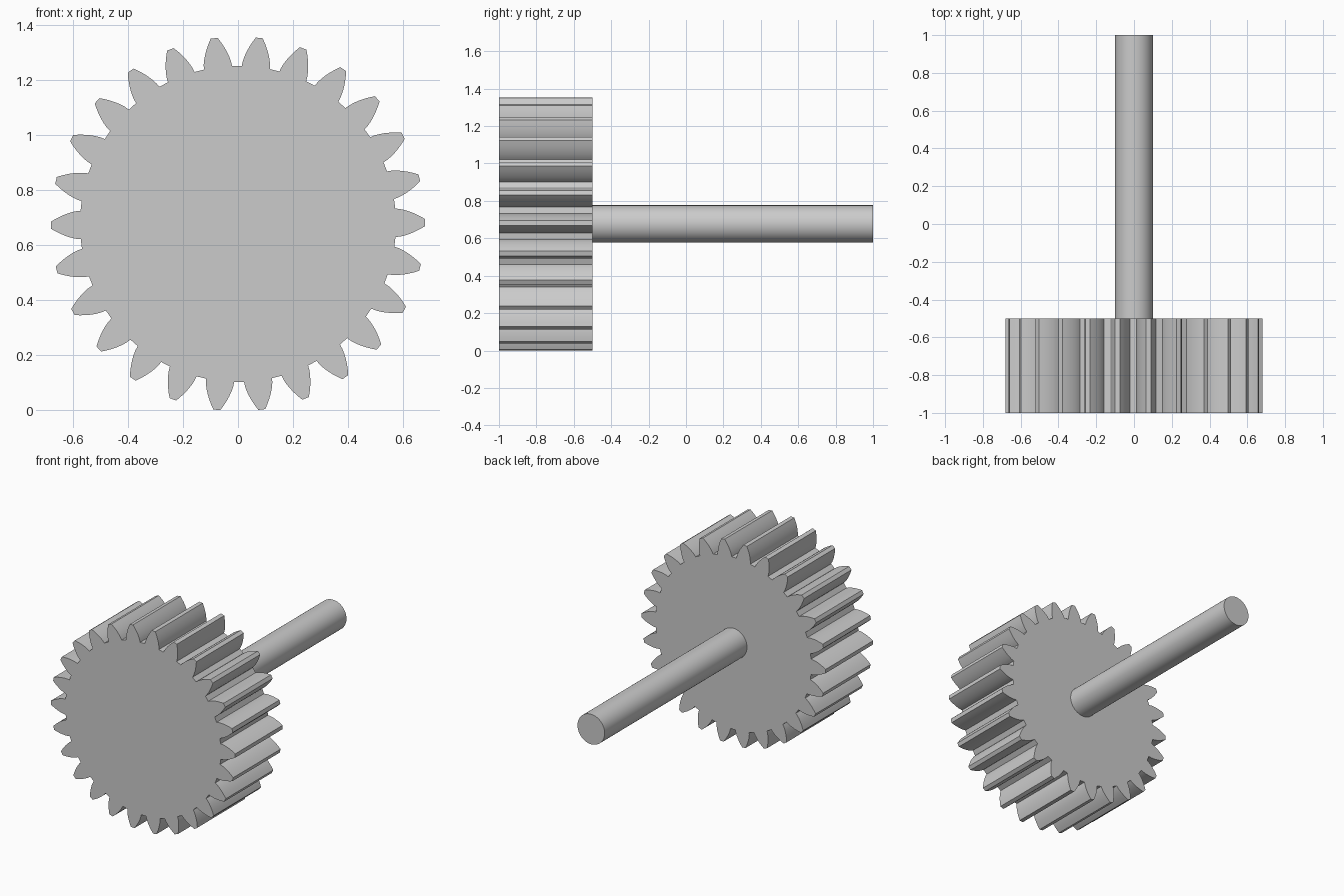
import bpy, bmesh
from math import sin, cos, tan, acos, pi, radians, sqrt

cube = bpy.data.objects.get("Cube")
if cube:
    bpy.data.objects.remove(cube, do_unlink=True)

# Plain grey metal
grey = bpy.data.materials.new("grey_metal")
grey.use_nodes = True
colour = (0.6, 0.6, 0.6, 1)
grey.diffuse_color = colour
grey.node_tree.nodes["Principled BSDF"].inputs["Base Color"].default_value = colour

TEETH = 26
TIP, ROOT, PITCH = 0.68, 0.574, 0.631
PRESSURE = radians(25)
BASE = PITCH * cos(PRESSURE)
TURN = radians(0.4)
STEPS = 6


def involute(a):
    return tan(a) - a


def half_angle(r):
    """Half the angular thickness of a tooth at radius r."""
    a = acos(min(1, BASE / r))
    return pi / (2 * TEETH) + involute(PRESSURE) - involute(a)


def gear_outline():
    # Radii rise along one flank and fall along the other
    radii = [ROOT + (TIP - ROOT) * i / STEPS for i in range(STEPS + 1)]
    points = []
    for t in range(TEETH):
        mid = TURN + 2 * pi * t / TEETH
        flank = [(r, half_angle(r)) for r in radii]
        points += [(r * cos(mid - h), r * sin(mid - h)) for r, h in flank]
        points += [(r * cos(mid + h), r * sin(mid + h)) for r, h in reversed(flank)]
    return points


def circle_outline(radius, sides):
    return [(radius * cos(2 * pi * i / sides), radius * sin(2 * pi * i / sides))
            for i in range(sides)]


def extrude_part(name, outline, centre_z, y0, y1):
    """Extrude an outline in the xz plane from y0 to y1."""
    bm = bmesh.new()
    face = bm.faces.new([bm.verts.new((x, y0, z + centre_z)) for x, z in outline])
    back = bmesh.ops.extrude_face_region(bm, geom=[face], use_keep_orig=True)
    moved = [v for v in back["geom"] if isinstance(v, bmesh.types.BMVert)]
    bmesh.ops.translate(bm, verts=moved, vec=(0, y1 - y0, 0))
    bmesh.ops.recalc_face_normals(bm, faces=bm.faces)
    mesh = bpy.data.meshes.new(name)
    bm.to_mesh(mesh)
    bm.free()
    mesh.materials.append(grey)
    obj = bpy.data.objects.new(name, mesh)
    bpy.context.collection.objects.link(obj)
    bpy.ops.object.select_all(action="DESELECT")
    obj.select_set(True)
    bpy.context.view_layer.objects.active = obj
    bpy.ops.object.shade_smooth_by_angle(angle=radians(30))
    return obj


# Toothed wheel resting on its lowest teeth, with the shaft behind it
wheel = gear_outline()
axis_z = -min(z for x, z in wheel)
extrude_part("gear_wheel", wheel, axis_z, -1, -0.5)
extrude_part("shaft", circle_outline(0.1, 64), axis_z, -0.5, 1)
